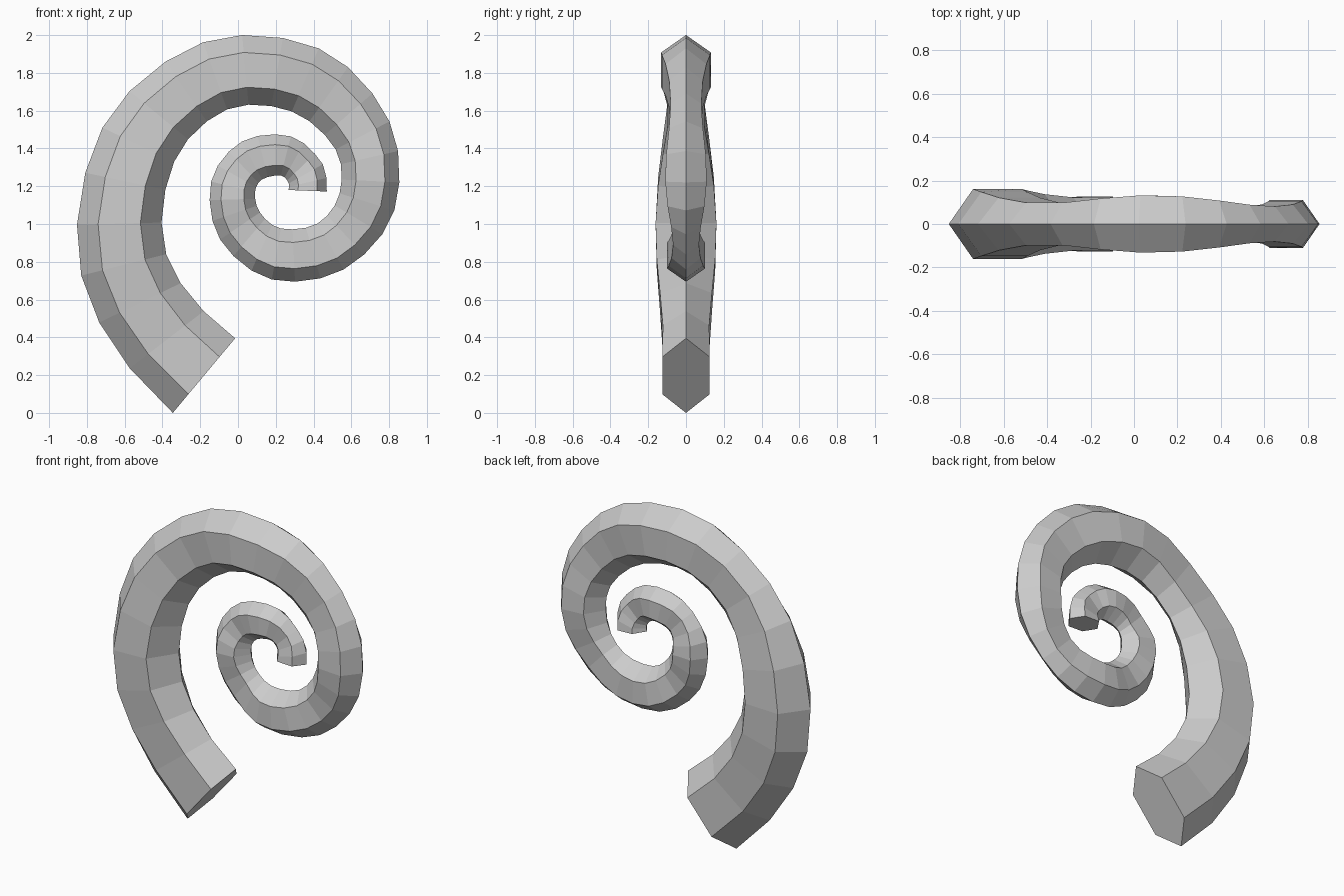
import bpy, bmesh, math
from mathutils import Vector

if "Cube" in bpy.data.objects:
    bpy.data.objects.remove(bpy.data.objects["Cube"])

# Key sections along the spiral: outer edge x, z and inner edge x, z
KEYS = [Vector(k) for k in (
    (-.345, .0, -.015, .395), (-.83, .727, -.38, .84),
    (-.718, 1.51, -.338, 1.33), (-.185, 1.962, -.058, 1.607),
    (.427, 1.93, .285, 1.596), (.802, 1.543, .517, 1.395),
    (.828, 1.072, .538, 1.162), (.559, .759, .422, 1.003),
    (.179, .706, .227, .976), (-.095, .918, .116, 1.061),
    (-.142, 1.225, .09, 1.167), (.021, 1.437, .127, 1.236),
    (.28, 1.464, .227, 1.257), (.449, 1.316, .269, 1.215),
    (.47, 1.172, .267, 1.18))]


def smooth_sections(keys):
    """Catmull-Rom interpolation: three steps per key, two in the last span."""
    k = [3 * keys[0] - 3 * keys[1] + keys[2]] + keys + [2 * keys[-1] - keys[-2]]
    out = []
    last = len(keys) - 2
    for i in range(last + 1):
        a, b, c, d = k[i:i + 4]
        steps = 2 if i == last else 3
        for s in range(steps):
            t = s / steps
            out.append(.5 * (2 * b + (c - a) * t + (2 * a - 5 * b + 4 * c - d) * t * t
                             + (3 * b - a - 3 * c + d) * t ** 3))
    return out + [keys[-1]]


def hex_ring(bm, section):
    """Six-sided cross-section, thinner in y where the section runs diagonally."""
    ox, oz, ix, iz = section
    outer, inner = Vector((ox, 0, oz)), Vector((ix, 0, iz))
    radius = (outer - inner).length / 2
    angle = math.atan2(oz - iz, ox - ix)
    half = radius * (.72 - .24 * math.sin(2 * angle) ** 2)
    y = Vector((0, half, 0))
    ridge_out, ridge_in = outer.lerp(inner, .25), outer.lerp(inner, .75)
    return [bm.verts.new(p) for p in (outer, ridge_out - y, ridge_in - y,
                                      inner, ridge_in + y, ridge_out + y)]


# Spiral horn: bridge consecutive hexagons and cap both ends
bm = bmesh.new()
rings = [hex_ring(bm, s) for s in smooth_sections(KEYS)]
for r0, r1 in zip(rings, rings[1:]):
    for j in range(6):
        n = (j + 1) % 6
        bm.faces.new((r0[j], r0[n], r1[n], r1[j]))
bm.faces.new(rings[0])
bm.faces.new(rings[-1])
bmesh.ops.recalc_face_normals(bm, faces=bm.faces)
mesh = bpy.data.meshes.new("spiral_horn")
bm.to_mesh(mesh)
bm.free()
bpy.context.collection.objects.link(bpy.data.objects.new("spiral_horn", mesh))
